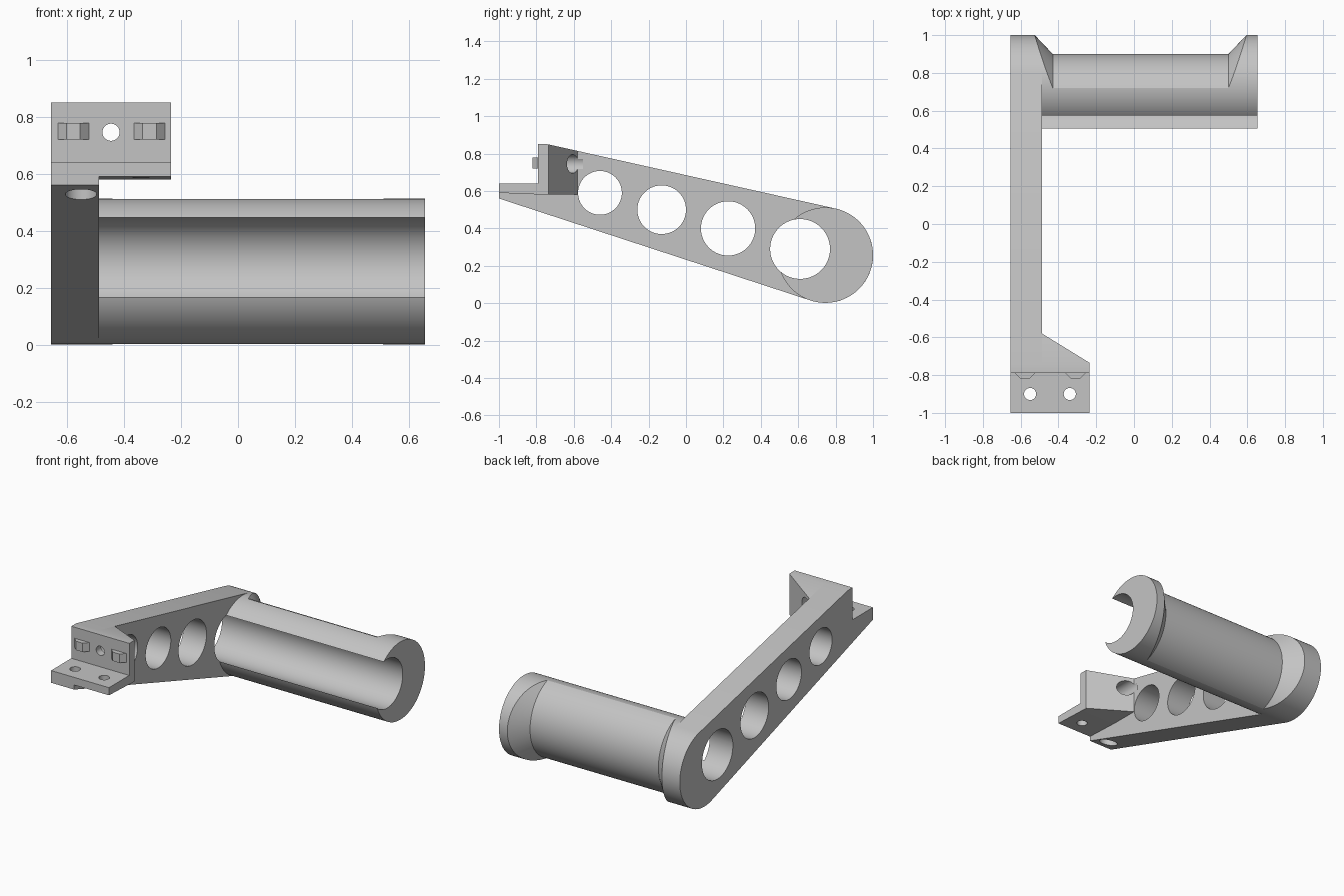
import bpy, bmesh
from math import sin, cos, pi, atan2, acos, hypot, radians

old = bpy.data.objects.get("Cube")
if old:
    bpy.data.objects.remove(old)

grey = bpy.data.materials.new("plain grey")
grey.use_nodes = True
colour = (0.55, 0.55, 0.55, 1)
grey.diffuse_color = colour
grey.node_tree.nodes["Principled BSDF"].inputs["Base Color"].default_value = colour

LEFT, INNER, BRACKET, RIGHT = -0.655, -0.487, -0.235, 0.655   # x stations
CY, CZ, R = 0.745, 0.257, 0.255                               # round end of the arm


def finish(name, bm):
    bmesh.ops.recalc_face_normals(bm, faces=bm.faces)
    mesh = bpy.data.meshes.new(name)
    bm.to_mesh(mesh)
    bm.free()
    mesh.materials.append(grey)
    ob = bpy.data.objects.new(name, mesh)
    bpy.context.collection.objects.link(ob)
    return ob


def prism(name, points, axis, start, end):
    """Extrude a flat outline along one axis."""
    place = {"X": lambda u, v, w: (w, u, v),
             "Y": lambda u, v, w: (u, w, v),
             "Z": lambda u, v, w: (u, v, w)}[axis]
    bm = bmesh.new()
    rings = [[bm.verts.new(place(u, v, w)) for u, v in points] for w in (start, end)]
    for ring in rings:
        bm.faces.new(ring)
    n = len(points)
    for i in range(n):
        j = (i + 1) % n
        bm.faces.new((rings[0][i], rings[0][j], rings[1][j], rings[1][i]))
    return finish(name, bm)


def arc(u, v, r, a, b, n):
    return [(u + r * cos(a + (b - a) * i / n), v + r * sin(a + (b - a) * i / n))
            for i in range(n + 1)]


def rod(name, u, v, r, axis, start, end):
    return prism(name, arc(u, v, r, 0, 2 * pi, 96)[:-1], axis, start, end)


def tangent(point, side):
    """Angle on the round end where a line from the point touches it."""
    dy, dz = point[0] - CY, point[1] - CZ
    return atan2(dz, dy) + side * acos(R / hypot(dy, dz))


def cut(target, cutters):
    bpy.context.view_layer.objects.active = target
    for c in cutters:
        mod = target.modifiers.new("cut", "BOOLEAN")
        mod.operation, mod.solver, mod.object = "DIFFERENCE", "EXACT", c
        bpy.ops.object.modifier_apply(modifier=mod.name)


# Arm: tapered plate with a round end and an L-shaped front
nose, crest = (-1, 0.56), (-0.74, 0.85)
top_angle, low_angle = tangent(crest, -1), tangent(nose, 1)
front = [(-1, 0.64), (-0.79, 0.64), (-0.79, 0.85), crest]
arm = prism("arm", [nose] + front + arc(CY, CZ, R, top_angle, low_angle - 2 * pi, 72),
            "X", LEFT, INNER)

# Bracket: shelf, upright wall and gusset beside the arm
gusset_y = -0.58
slope = (CZ + R * sin(top_angle) - crest[1]) / (CY + R * cos(top_angle) - crest[0])
gusset_z = crest[1] + slope * (gusset_y - crest[0])
bracket = prism("bracket", [(-1, 0.59)] + front +
                [(gusset_y, gusset_z), (gusset_y, 0.58), (-0.75, 0.58)],
                "X", INNER, BRACKET)

# Spool tube
tube = rod("spool_tube", CY, CZ, R, "X", INNER, RIGHT)

# Locating tabs on the wall
for name, x in (("left_tab", -0.31), ("right_tab", -0.577)):
    prism(name, [(x - 0.054, -0.785), (x - 0.054, -0.79), (x - 0.024, -0.82),
                 (x + 0.024, -0.82), (x + 0.054, -0.79), (x + 0.054, -0.785)],
          "Z", 0.72, 0.778)

# Cutters: round windows in the arm, the last one also hollowing the tube
windows = [rod("window_cutter", y, z, r, "X", -0.8, 0.8)
           for y, z, r in ((-0.46, 0.59, 0.117), (-0.13, 0.5, 0.13),
                           (0.225, 0.4, 0.145), (0.61, 0.29, 0.16))]

# Cutter: waist at the back of the tube, with conical shoulders
bm = bmesh.new()
waist = [(-0.554, 0.399), (-0.43, 0.269), (0.5, 0.269), (0.624, 0.399)]
steps = 72
rings = []
for i in range(steps + 1):
    a = radians(-75 + 150 * i / steps)
    rings.append([bm.verts.new((x, 0.631 + r * cos(a), CZ + r * sin(a))) for x, r in waist])
bm.faces.new(rings[0])
bm.faces.new(rings[-1])
for p, q in zip(rings, rings[1:]):
    for k in range(4):
        m = (k + 1) % 4
        bm.faces.new((p[k], p[m], q[m], q[k]))
waist_cutter = finish("waist_cutter", bm)

# Cutters: gusset slope and screw holes
slant = prism("slant_cutter", [(INNER, gusset_y), (BRACKET, -0.735), (-0.2, -0.757),
                               (-0.2, -0.5), (INNER, -0.5)], "Z", 0.4, 1)
wall_hole = rod("wall_hole_cutter", -0.445, 0.745, 0.03, "Y", -0.9, -0.5)
wall_bore = rod("wall_bore_cutter", -0.445, 0.745, 0.05, "Y", -0.74, -0.55)
shelf_holes = [rod("shelf_hole_cutter", x, -0.9, 0.032, "Z", 0.4, 0.8) for x in (-0.55, -0.34)]
shelf_bore = rod("shelf_bore_cutter", -0.55, -0.9, 0.055, "Z", 0.4, 0.588)

cut(arm, windows + [waist_cutter, wall_bore, shelf_holes[0], shelf_bore])
cut(bracket, [slant, wall_hole, wall_bore, shelf_holes[1]])
cut(tube, [windows[-1], waist_cutter])

for c in windows + shelf_holes + [waist_cutter, slant, wall_hole, wall_bore, shelf_bore]:
    bpy.data.objects.remove(c)

# Smooth curved walls, sharp edges
bpy.ops.object.select_all(action="DESELECT")
for ob in (arm, bracket, tube):
    ob.select_set(True)
bpy.context.view_layer.objects.active = arm
bpy.ops.object.shade_smooth_by_angle(angle=radians(25))
